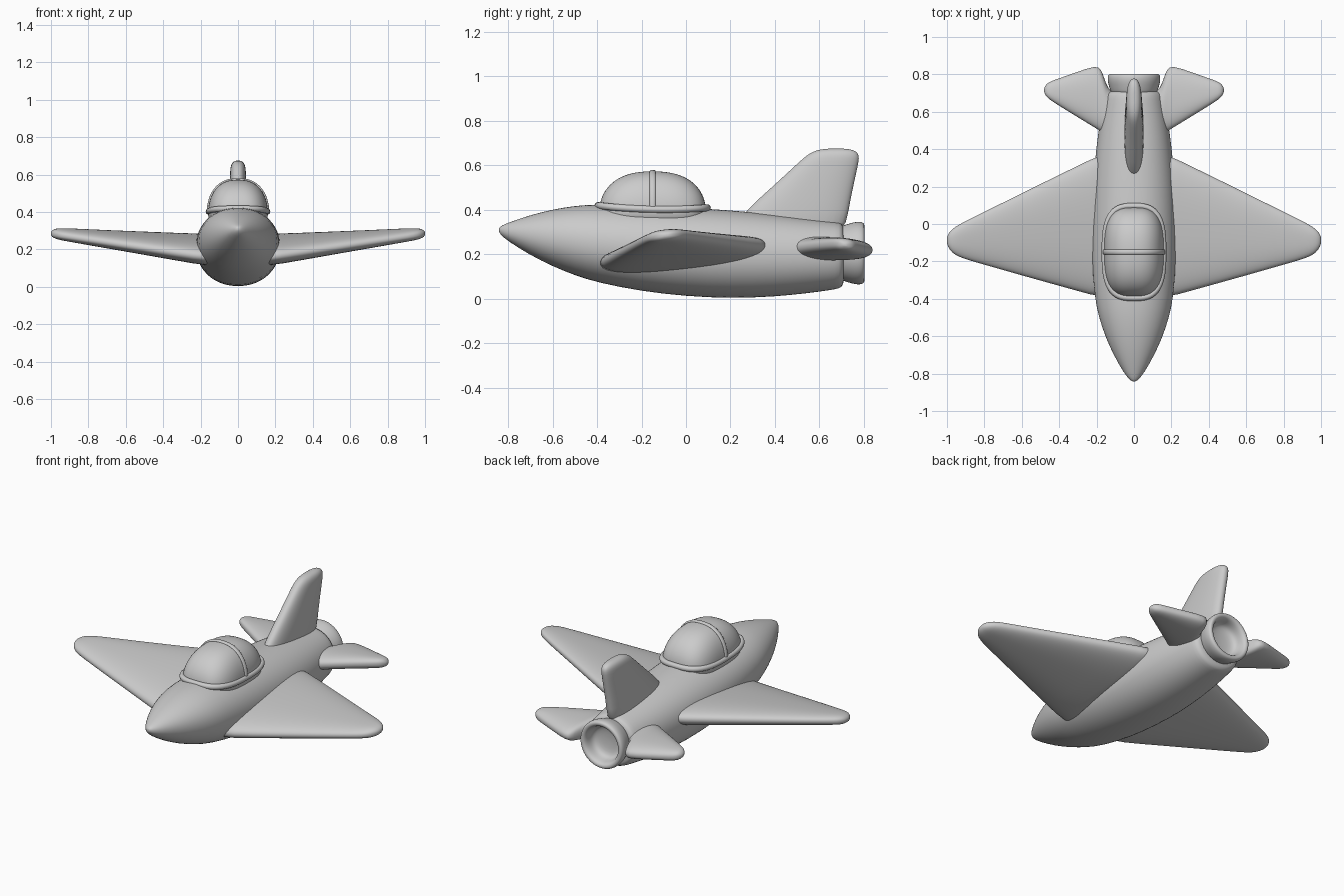
import bpy, bmesh, math
from mathutils import Vector

if "Cube" in bpy.data.objects:
    bpy.data.objects.remove(bpy.data.objects["Cube"])

grey = bpy.data.materials.new("plain grey")
grey.diffuse_color = (0.6, 0.6, 0.6, 1)
grey.use_nodes = True
grey.node_tree.nodes["Principled BSDF"].inputs["Base Color"].default_value = grey.diffuse_color


def spow(v, p):
    return math.copysign(abs(v) ** p, v)


def ring(c, u, v, n=2.0, seg=32):
    """Superellipse ring around c, spanned by the half axes u and v."""
    c, u, v = Vector(c), Vector(u), Vector(v)
    out = []
    for i in range(seg):
        a = 2 * math.pi * i / seg
        out.append(c + u * spow(math.cos(a), 2 / n) + v * spow(math.sin(a), 2 / n))
    return out


def loft(name, rings, closed=False, mirror=False, levels=1):
    bm = bmesh.new()
    vs = [[bm.verts.new(p) for p in r] for r in rings]
    n, m = len(vs[0]), len(vs)
    for k in range(m if closed else m - 1):
        a, b = vs[k], vs[(k + 1) % m]
        for i in range(n):
            j = (i + 1) % n
            bm.faces.new((a[i], a[j], b[j], b[i]))
    if not closed:
        for r in (vs[0], vs[-1]):
            mid = bm.verts.new(sum((v.co for v in r), Vector()) / n)
            for i in range(n):
                bm.faces.new((r[i], r[(i + 1) % n], mid))
    bmesh.ops.recalc_face_normals(bm, faces=bm.faces)
    me = bpy.data.meshes.new(name)
    bm.to_mesh(me)
    bm.free()
    for p in me.polygons:
        p.use_smooth = True
    me.materials.append(grey)
    ob = bpy.data.objects.new(name, me)
    bpy.context.collection.objects.link(ob)
    if mirror:
        ob.modifiers.new("mirror", 'MIRROR').use_mirror_merge = False
    if levels:
        s = ob.modifiers.new("smooth", 'SUBSURF')
        s.levels = s.render_levels = levels
    return ob


# fuselage: y, half width, bottom z, top z
body = [(-.842, .008, .302, .318), (-.832, .024, .285, .328), (-.8, .052, .258, .342),
        (-.7, .11, .195, .377), (-.6, .155, .145, .402), (-.5, .188, .104, .419),
        (-.4, .211, .072, .426), (-.2, .226, .032, .421), (0, .227, .010, .411),
        (.2, .221, .0, .399), (.4, .204, .008, .38), (.55, .183, .024, .361),
        (.65, .165, .038, .349), (.69, .156, .045, .344), (.71, .143, .058, .334),
        (.712, .08, .12, .27)]
loft("fuselage", [ring((0, y, (b + t) / 2), (w, 0, 0), (0, 0, (t - b) / 2), 2.1)
                  for y, w, b, t in body])


def panel_ring(x, y0, y1, z0, z1, t):
    """Wing section from leading edge (y0, z0) to trailing edge (y1, z1)."""
    return ring((x, (y0 + y1) / 2, (z0 + z1) / 2),
                (0, (y1 - y0) / 2, (z1 - z0) / 2), (0, 0, t / 2), 2.4)


# main wings
wing = [(.1, -.415, .41, .155, .235, .15), (.22, -.382, .352, .165, .24, .138),
        (.45, -.318, .24, .2, .256, .113), (.7, -.247, .115, .237, .272, .088),
        (.88, -.195, .027, .264, .285, .07), (.94, -.175, -.005, .273, .289, .063),
        (.975, -.152, -.028, .279, .289, .054), (.995, -.122, -.055, .282, .288, .035),
        (1.001, -.1, -.075, .284, .286, .012)]
loft("wings", [panel_ring(*s) for s in wing], mirror=True)

# horizontal tailplanes
tail = [(.1, .46, .70, .228, .225, .10), (.14, .475, .72, .23, .222, .105),
        (.16, .485, .785, .23, .22, .105), (.178, .495, .832, .231, .218, .10),
        (.205, .512, .848, .233, .217, .096), (.3, .57, .815, .24, .225, .085),
        (.4, .632, .779, .245, .232, .07), (.45, .664, .762, .247, .237, .06),
        (.47, .682, .747, .247, .24, .045), (.481, .705, .725, .244, .242, .015)]
loft("tailplanes", [panel_ring(*s) for s in tail], mirror=True)

# tail fin: z, front y, back y, half thickness
fin = [(.28, .18, .715, .054), (.4, .27, .732, .052), (.5, .385, .752, .047),
       (.6, .492, .774, .043), (.635, .531, .78, .041), (.655, .558, .774, .036),
       (.669, .59, .755, .026), (.675, .63, .72, .01)]
loft("tail_fin", [ring((0, (a + b) / 2, z), (0, (b - a) / 2, 0), (w, 0, 0), 2.4)
                  for z, a, b, w in fin])

# canopy glass with a short skirt
CY = -.15
dome = [ring((0, CY, .33), (.162, 0, 0), (0, .247, 0), 3, 48)]
for k in range(11):
    t = math.radians(min(9 * k, 88))
    s = math.cos(t) ** .8
    dome.append(ring((0, CY, .40 + .173 * math.sin(t)), (.16 * s, 0, 0),
                     (0, .24 * s, 0), 3 - .08 * k, 48))
loft("canopy", dome)


def tube(name, path, r):
    """Closed tube along a loop of points."""
    rings = []
    for i, p in enumerate(path):
        d = (path[(i + 1) % len(path)] - path[i - 1]).normalized()
        side = d.cross(Vector((0, 0, 1)))
        if side.length < .1:
            side = Vector((0, 1, 0))
        side.normalize()
        rings.append(ring(p, side * r, side.cross(d) * r, 2, 10))
    return loft(name, rings, closed=True, levels=0)


# canopy rim, dipping slightly along the sides
rim = ring((0, CY, 0), (.157, 0, 0), (0, .246, 0), 3, 64)
for p in rim:
    p.z = .402 + .012 * (abs(p.y - CY) / .246) ** 2 - .02 * (p.y - CY)
tube("canopy_rim", rim, .016)

# canopy arch: a thin raised band over the dome
arch = []
for k in range(33):
    a = math.pi * k / 32
    c = Vector((.16 * spow(math.cos(a), .8), CY, .40 + .173 * math.sin(a)))
    out = Vector((math.cos(a), 0, math.sin(a)))
    arch.append(ring(c, out * .007, (0, .014, 0), 2, 10))
loft("canopy_arch", arch, levels=0)

# engine nozzle: radius, y
nozzle = [(.11, .68), (.126, .708), (.132, .73), (.141, .76), (.142, .785), (.137, .799),
          (.128, .803), (.116, .801), (.107, .79), (.102, .77), (.098, .745),
          (.085, .728), (.05, .72), (.01, .718)]
loft("engine_nozzle", [ring((0, y, .205), (r, 0, 0), (0, 0, r)) for r, y in nozzle])
